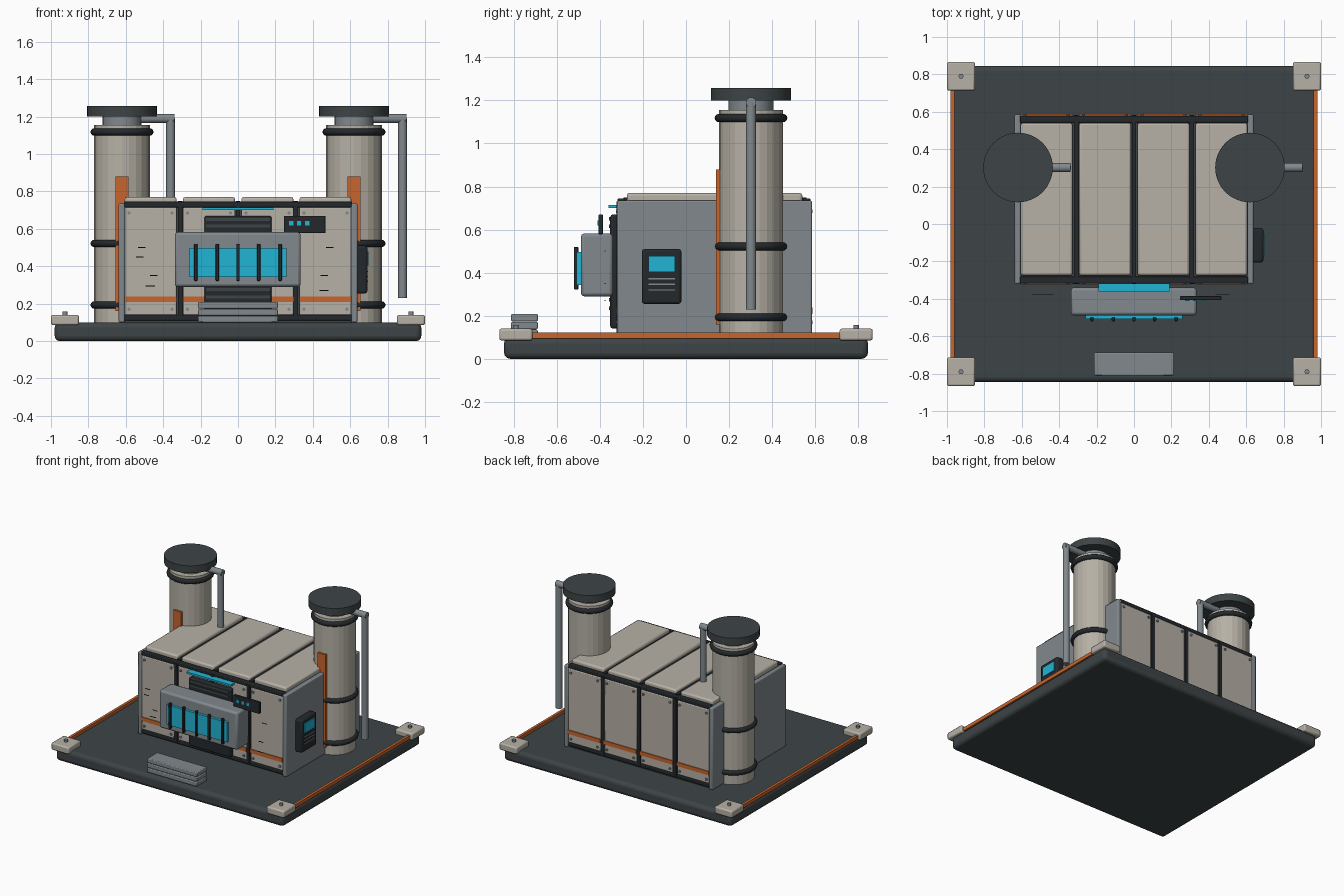
import bpy, math

if "Cube" in bpy.data.objects:
    bpy.data.objects.remove(bpy.data.objects["Cube"])

def mat(name, c):
    m = bpy.data.materials.new(name)
    m.diffuse_color = (*c, 1)
    m.use_nodes = True
    m.node_tree.nodes["Principled BSDF"].inputs["Base Color"].default_value = m.diffuse_color
    return m

DARK = mat("dark_metal", (.047, .058, .061))
BLACK = mat("black_trim", (.018, .022, .025))
BEIGE = mat("beige_panel", (.47, .44, .38))
GREY = mat("grey_metal", (.22, .25, .27))
ORANGE = mat("orange_paint", (.58, .13, .026))
CYAN = mat("cyan_glow", (.016, .46, .66))

def finish(o, name, m):
    o.name = name
    o.data.materials.append(m)
    return o

def box(name, x, y, z, m, bevel=0, seg=2):
    """Box from (min, max) ranges, with optional rounded edges."""
    bpy.ops.mesh.primitive_cube_add(size=1, location=[(a + b) / 2 for a, b in (x, y, z)])
    o = bpy.context.object
    o.scale = [b - a for a, b in (x, y, z)]
    bpy.ops.object.transform_apply(location=False, rotation=False, scale=True)
    if bevel:
        b = o.modifiers.new("round", 'BEVEL')
        b.width, b.segments = bevel, seg
        bpy.ops.object.shade_smooth_by_angle(angle=math.radians(35))
    return finish(o, name, m)

def cyl(name, loc, r, depth, m, n=24, rot=(0, 0, 0), smooth=True):
    bpy.ops.mesh.primitive_cylinder_add(vertices=n, radius=r, depth=depth, location=loc, rotation=rot)
    if smooth:
        bpy.ops.object.shade_smooth_by_angle(angle=math.radians(35))
    return finish(bpy.context.object, name, m)

# Base slab, corner pads with bolts, side rails
box("base_slab", (-.98, .98), (-.845, .845), (0, .1), DARK, .028, 3)
for sx in (-1, 1):
    for sy in (-1, 1):
        cx, cy = sx * .925, sy * .79
        box("corner_pad", (cx - .075, cx + .075), (cy - .077, cy + .077), (.085, .14), BEIGE, .01)
        cyl("pad_bolt", (cx, cy, .147), .013, .02, GREY, 12)
    box("side_rail", (sx * .97 - .01, sx * .97 + .01), (-.72, .72), (.095, .122), ORANGE)

# Housing core and end plates
box("housing_core", (-.61, .61), (-.298, .565), (.1, .733), DARK)
for s in (-1, 1):
    box("end_plate", (s * .622 - .017, s * .622 + .017), (-.32, .585), (.1, .735), GREY, .008)

# Panels on front, back and roof, with ribs between
centres = [-.4675, -.155, .1575, .4675]
for x in centres:
    w = .139
    box("roof_panel", (x - w, x + w), (-.275, .54), (.725, .77), BEIGE, .012)
    for name, y0, y1, yb in (("front", -.316, -.29, -.318), ("back", .555, .58, .582)):
        box(name + "_panel", (x - w, x + w), (y0, y1), (.14, .715), BEIGE, .006)
        box(name + "_stripe", (x - w, x + w), (yb - .005, yb + .005), (.208, .238), ORANGE)
        for dx in (-.115, .115):
            for z in (.17, .685):
                cyl("panel_bolt", (x + dx, yb, z), .009, .012, GREY, 8, (math.pi / 2, 0, 0))
for x in (-.31, 0, .31):
    for name, y in (("front", -.31), ("back", .572)):
        box(name + "_rib", (x - .012, x + .012), (y - .012, y + .012), (.12, .73), BLACK)
    box("roof_rib", (x - .012, x + .012), (-.29, .56), (.725, .75), BLACK)
for y in (-.3, .56):
    box("top_rail", (-.61, .61), (y - .018, y + .018), (.715, .745), BLACK, .006)
    box("bottom_rail", (-.61, .61), (y - .018, y + .018), (.11, .14), BLACK, .006)

# Front door, light strip and window box
box("front_door", (-.18, .18), (-.352, -.3), (.14, .67), BLACK, .012)
for z in (.235, .275, .615, .65):
    box("door_slat", (-.17, .17), (-.357, -.345), (z - .008, z + .008), DARK)
box("light_strip", (-.19, .19), (-.36, -.31), (.7, .714), CYAN)
box("window_box", (-.338, .335), (-.488, -.34), (.29, .582), GREY, .015)
box("window_glass", (-.26, .26), (-.508, -.48), (.343, .497), CYAN)
for x in (-.225, -.11, 0, .11, .225):
    box("window_bar", (x - .009, x + .009), (-.52, -.5), (.322, .52), BLACK, .004)

# Small front control unit and vent slits
box("control_unit", (.245, .468), (-.406, -.386), (.578, .67), BLACK, .004)
for x in (.285, .327, .37):
    box("control_light", (x - .011, x + .011), (-.411, -.4), (.618, .642), CYAN)
for x, z, w in ((-.515, .5, .02), (-.525, .45, .02), (-.45, .35, .02), (-.47, .295, .025),
                (.49, .5, .02), (.46, .35, .02), (.46, .27, .025)):
    box("vent_slit", (x - w, x + w), (-.378, -.374), (z - .002, z + .002), BLACK)

# Steps
for i in range(3):
    z = .1 + i * .037
    box("step", (-.213, .213), (-.812, -.688), (z, z + .035), GREY, .006)

# Side control panel
box("side_console", (.63, .692), (-.205, -.022), (.255, .51), BLACK, .012)
box("console_screen", (.68, .699), (-.175, -.05), (.403, .478), CYAN)
for z in (.32, .346, .372):
    box("console_line", (.68, .696), (-.175, -.05), (z - .003, z + .003), GREY)

# Twin exhaust towers
for s in (-1, 1):
    cx, cy = s * .62, .302
    cyl("tower", (cx, cy, .628), .149, 1.055, BEIGE, 24, smooth=False)
    cyl("tower_neck", (cx, cy, 1.178), .104, .05, GREY, 24)
    cyl("tower_cap", (cx, cy, 1.228), .186, .057, DARK, 48)
    for z in (.193, .522, 1.118):
        bpy.ops.mesh.primitive_torus_add(location=(cx, cy, z), major_radius=.15, minor_radius=.019,
                                         major_segments=32, minor_segments=10)
        bpy.ops.object.shade_smooth_by_angle(angle=math.radians(60))
        finish(bpy.context.object, "tower_ring", BLACK)
    box("tower_fin", (cx - .034, cx + .034), (.14, .17), (.16, .88), ORANGE)
    # drain pipe leaves the neck toward +x, then drops
    px = cx + .26
    cyl("pipe_arm", ((cx + px + .02) / 2, cy, 1.19), .024, .28, GREY, 16, (0, math.pi / 2, 0))
    cyl("pipe_drop", (px, cy, .71), .024, .96, GREY, 16)
